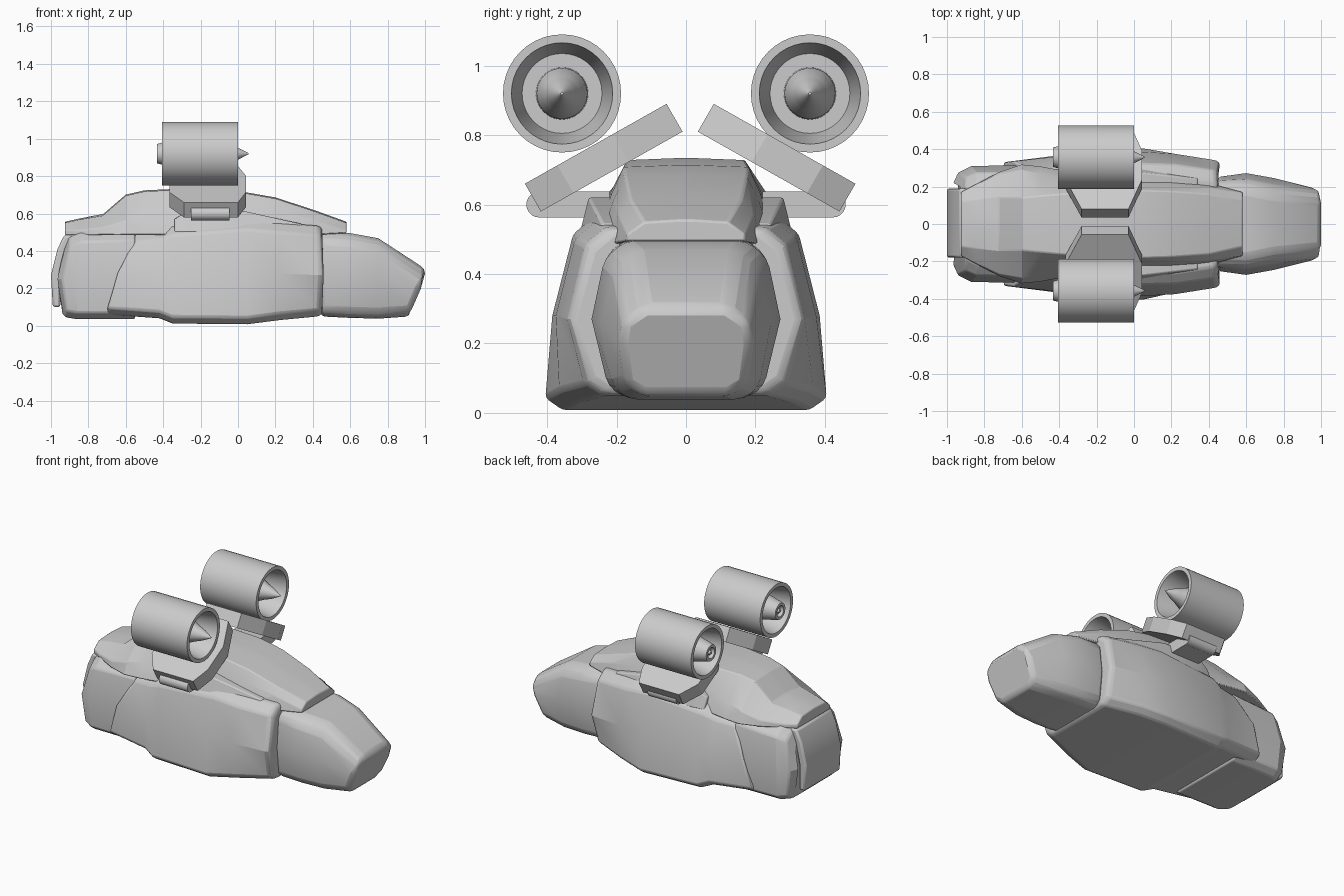
import bpy, bmesh, math
from mathutils import Vector

grey = bpy.data.materials.new("hull_grey")
grey.diffuse_color = (0.6, 0.6, 0.6, 1)


def finish(name, bm, bevel=0.0, angle=20):
    bmesh.ops.recalc_face_normals(bm, faces=bm.faces)
    me = bpy.data.meshes.new(name)
    bm.to_mesh(me)
    bm.free()
    me.materials.append(grey)
    ob = bpy.data.objects.new(name, me)
    bpy.context.collection.objects.link(ob)
    if bevel:
        m = ob.modifiers.new("bevel", 'BEVEL')
        m.width, m.segments, m.limit_method = bevel, 2, 'ANGLE'
        m.angle_limit = math.radians(28)
    bpy.ops.object.select_all(action='DESELECT')
    ob.select_set(True)
    bpy.context.view_layer.objects.active = ob
    bpy.ops.object.shade_smooth_by_angle(angle=math.radians(angle))
    return ob


def loft(name, rings, bevel=0.0, angle=20):
    """Skin closed rings of points and cap both ends."""
    bm = bmesh.new()
    rows = [[bm.verts.new(p) for p in r] for r in rings]
    n = len(rows[0])
    for a, b in zip(rows, rows[1:]):
        for i in range(n):
            j = (i + 1) % n
            bm.faces.new((a[i], a[j], b[j], b[i]))
    bm.faces.new(rows[0])
    bm.faces.new(rows[-1])
    return finish(name, bm, bevel, angle)


def mirror_ring(half):
    return half + [(x, -y, z) for x, y, z in reversed(half)]


def body_ring(xb, xm, xt, zb, zm, zt, wb, wm, wt):
    """Six-sided body section with chamfered corners; x may lean with height."""
    return mirror_ring([(xb, wb - .05, zb), (xb, wb, zb + .035), (xm, wm, zm),
                        (xt, wt, zt - .05), (xt, wt - .06, zt)])


# main hull
loft("main_hull", [body_ring(*s) for s in (
    (-.70, -.65, -.55, .06, .28, .50, .33, .335, .28),
    (-.42, -.42, -.42, .04, .28, .51, .365, .36, .30),
    (-.35, -.35, -.35, .012, .28, .535, .39, .375, .32),
    (.05, .05, .05, .008, .28, .565, .405, .385, .325),
    (.22, .22, .22, .03, .28, .55, .365, .375, .32),
    (.43, .44, .43, .05, .27, .535, .29, .34, .29),
    (.45, .46, .45, .065, .27, .52, .27, .325, .27))], .012)

# nose
loft("nose", [body_ring(*s) for s in (
    (.44, .44, .44, .05, .27, .505, .23, .25, .23),
    (.60, .60, .60, .042, .27, .495, .225, .272, .235),
    (.75, .75, .75, .038, .26, .468, .21, .245, .205),
    (.92, .97, 1.0, .05, .20, .305, .175, .19, .18))], .025, 25)

# rear hull
loft("rear_hull", [body_ring(*s) for s in (
    (-.94, -.965, -.93, .065, .25, .43, .21, .22, .20),
    (-.92, -.94, -.90, .045, .25, .475, .265, .275, .25),
    (-.86, -.87, -.84, .035, .26, .50, .295, .31, .275),
    (-.55, -.55, -.55, .035, .27, .51, .30, .315, .28))], .01)

# rear hatch: a bent plate following the tail
outline = [(-.99, .10), (-1.0, .27), (-.965, .41), (-.93, .485),
           (-.88, .485), (-.92, .41), (-.95, .27), (-.95, .10)]
loft("rear_hatch", [[(x, y, z) for x, z in outline] for y in (-.18, .19)], .012)


# upper cabin with flared rear deck
def cabin_ring(x, zb, wb, zm, wm, zt, wt):
    return mirror_ring([(x, wb, zb), (x, wm, zm), (x, wt, zt), (x, .02, zt + .006)])


loft("upper_cabin", [cabin_ring(*s) for s in (
    (-.925, .485, .17, .51, .17, .55, .12),
    (-.85, .485, .21, .51, .21, .567, .13),
    (-.72, .485, .28, .525, .27, .592, .14),
    (-.60, .485, .32, .56, .29, .695, .14),
    (-.50, .485, .31, .575, .27, .718, .15),
    (-.28, .485, .27, .63, .22, .728, .17),
    (.04, .485, .26, .63, .215, .708, .18),
    (.20, .485, .25, .61, .21, .68, .175),
    (.40, .485, .22, .57, .195, .615, .16),
    (.58, .495, .17, .515, .17, .55, .12))], .006)

# side shoulders beneath the pylons, and angled front skirts
for side, tag in ((1, "left"), (-1, "right")):
    loft("shoulder_" + tag, [[(x, side * y, z) for y, z in
         ((.18, .50), (w, .50), (w - .03, t), (.18, t))]
         for x, w, t in ((-.34, .30, .57), (-.26, .31, .62),
                         (0, .31, .62), (.34, .27, .545))], .006)

    # hinge block and pin
    loft("hinge_block_" + tag, [[(x, side * y, z) for y, z in
         ((.22, .563), (.42, .563), (.42, .637), (.22, .637))]
         for x in (-.25, -.045)])
    c = Vector((0, side * .423, .60))
    loft("hinge_pin_" + tag, [[(x, c.y + .037 * math.cos(a), c.z + .037 * math.sin(a))
         for a in (math.tau * i / 20 for i in range(20))]
         for x in (-.25, -.045)], 0, 30)

    # slanted pylon plate with tapered ends
    inner, outer = Vector((.045, .85)), Vector((.453, .62))
    up = Vector((.023, .040))
    rings = []
    for s, x0, x1 in ((0, -.28, -.03), (.38, -.365, .042),
                      (.77, -.365, .042), (1, -.29, 0)):
        p = inner.lerp(outer, s)
        lo, hi = p - up, p + up
        rings.append([(x, side * q.x + .012, q.y) for x, q in
                      ((x0, lo), (x1, lo), (x1, hi), (x0, hi))])
    loft("pylon_" + tag, rings)

    # ducted engine, revolved about its own axis
    profile = [(.055, .004), (.0, .032), (-.03, .043), (-.05, .05), (-.10, .073),
               (-.17, .075), (-.17, .115), (-.015, .143), (0, .146), (0, .17),
               (-.405, .17), (-.405, .146), (-.39, .143), (-.27, .115),
               (-.27, .09), (-.41, .058), (-.432, .052), (-.432, .035),
               (-.41, .03), (-.41, .016), (-.43, .008)]
    loft("engine_" + tag, [[(x, side * .357 + r * math.cos(a), .92 + r * math.sin(a))
         for a in (math.tau * i / 40 for i in range(40))]
         for x, r in profile], 0, 30)
